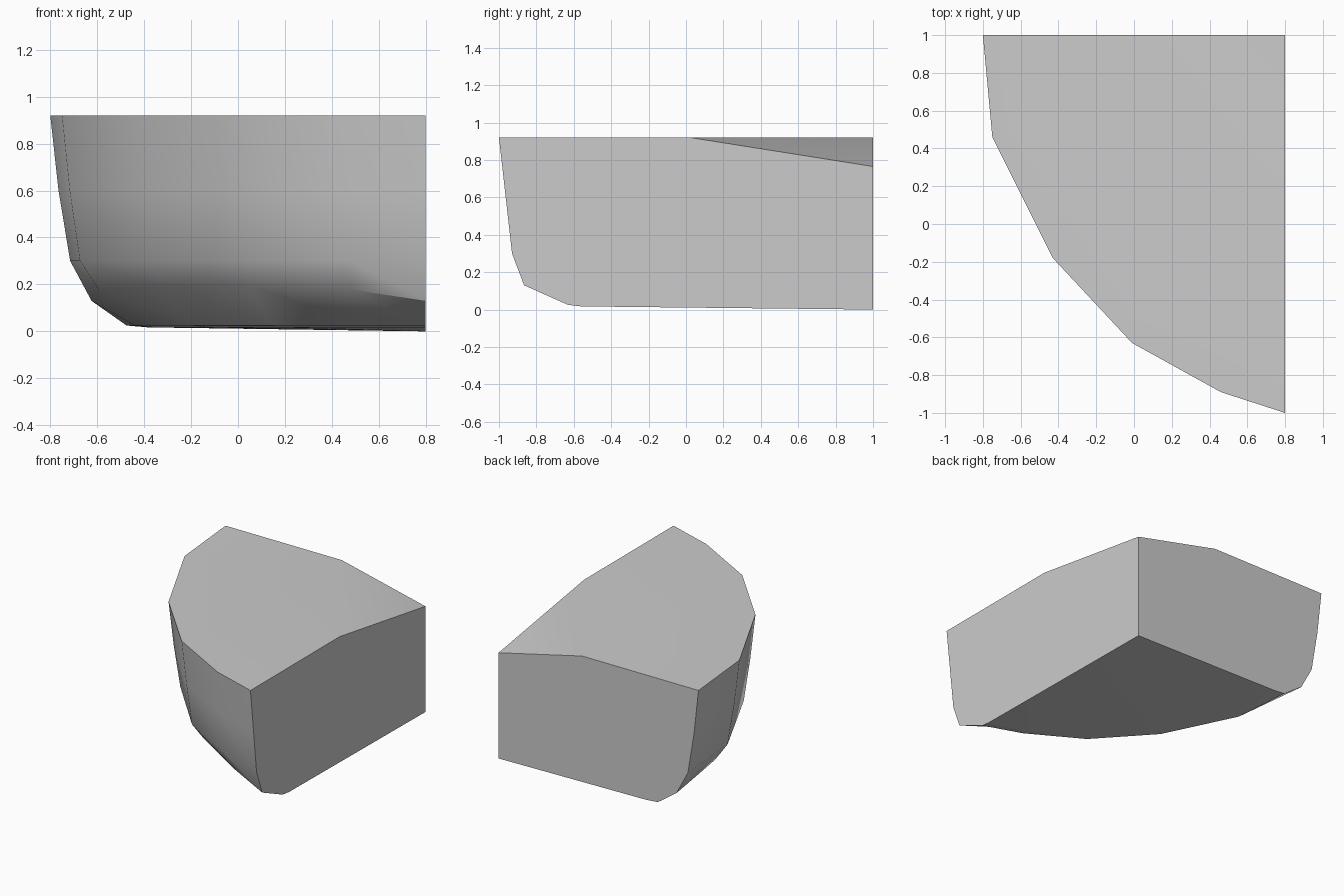
import bpy
import bmesh
import math
from mathutils import Vector

cube = bpy.data.objects.get("Cube")
if cube:
    bpy.data.objects.remove(cube, do_unlink=True)


def make_material(name, rgb):
    mat = bpy.data.materials.new(name)
    mat.use_nodes = True
    mat.diffuse_color = (*rgb, 1)
    mat.node_tree.nodes["Principled BSDF"].inputs["Base Color"].default_value = (*rgb, 1)
    return mat


# Square inner corner that every curved ring shrinks towards
CORNER_X, CORNER_Y, TOP = 0.8, 1.0, 0.92

# Rim outline from the back wall round to the side wall
rim = [(-0.8, 1), (-0.75, 0.46), (-0.43, -0.18), (-0.01, -0.63), (0.46, -0.89), (0.8, -1)]
last = len(rim) - 1

# Rings down the curved wall: scale at back, scale at side, height, mid bulge
rings = [
    (1, 1, TOP, 0),
    (0.978, 0.982, 0.6, 0),
    (0.947, 0.965, 0.3, 0),
    (0.89, 0.933, 0.13, 0.065),
    (0.797, 0.815, 0.025, 0),
    (0.74, 0.78, 0.017, 0),
]

bm = bmesh.new()
grid = []
for back, side, height, bulge in rings:
    row = []
    for i, (x, y) in enumerate(rim):
        t = i / last
        s = back + (side - back) * t
        z = height + bulge * math.sin(math.pi * t) ** 0.6 if 0 < i < last else height
        row.append(bm.verts.new((CORNER_X + (x - CORNER_X) * s,
                                 CORNER_Y + (y - CORNER_Y) * s, z)))
    grid.append(row)
corner_top = bm.verts.new((CORNER_X, CORNER_Y, TOP))
corner_bottom = bm.verts.new((CORNER_X, CORNER_Y, 0))

# Curved wall
for upper, lower in zip(grid, grid[1:]):
    for i in range(last):
        bm.faces.new((upper[i], lower[i], lower[i + 1], upper[i + 1]))

# Underside, top and the two flat walls
for a, b in zip(grid[-1], grid[-1][1:]):
    bm.faces.new((a, corner_bottom, b))
bm.faces.new(grid[0] + [corner_top])
for column in (0, last):
    bm.faces.new([row[column] for row in grid] + [corner_bottom, corner_top])

# Sloped cut across the top inner corner
a, b, c = Vector((0.8, 0.02, TOP)), Vector((0.13, 1, TOP)), Vector((0.8, 1, 0.765))
normal = (b - a).cross(c - a).normalized()
if normal.z < 0:
    normal.negate()
cut = bmesh.ops.bisect_plane(bm, geom=bm.verts[:] + bm.edges[:] + bm.faces[:], dist=0.0001,
                             plane_co=a, plane_no=normal, clear_outer=True)
bmesh.ops.holes_fill(bm, edges=[e for e in bm.edges if e.is_boundary], sides=0)
bmesh.ops.recalc_face_normals(bm, faces=bm.faces[:])

mesh = bpy.data.meshes.new("rounded_block")
bm.to_mesh(mesh)
bm.free()
mesh.materials.append(make_material("light grey", (0.6, 0.6, 0.6)))
block = bpy.data.objects.new("rounded_block", mesh)
bpy.context.collection.objects.link(block)

# Smooth the curved wall, keep the block edges sharp
bpy.ops.object.select_all(action="DESELECT")
block.select_set(True)
bpy.context.view_layer.objects.active = block
bpy.ops.object.shade_smooth_by_angle(angle=math.radians(30))
